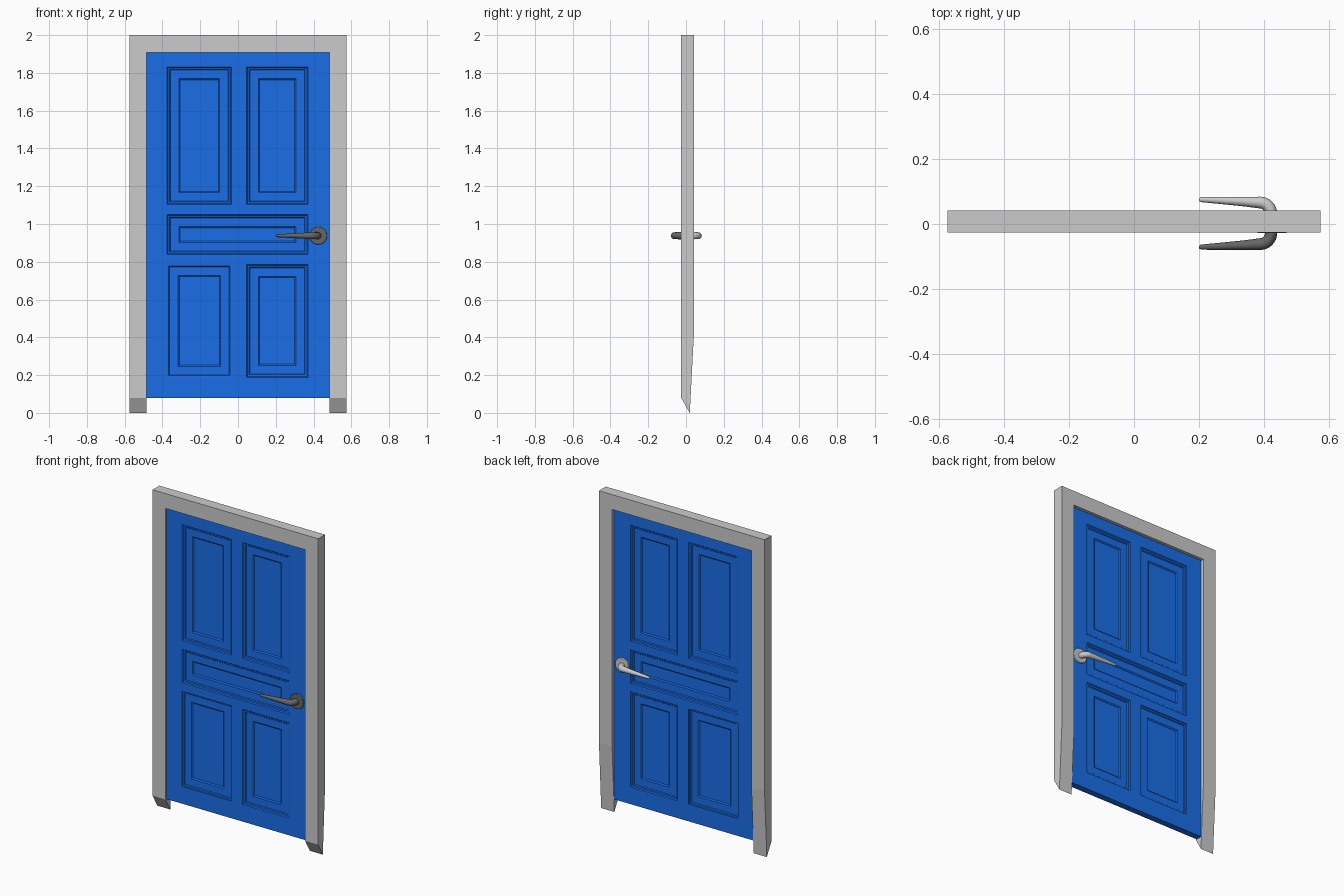
import bpy, bmesh, math

if "Cube" in bpy.data.objects:
    bpy.data.objects.remove(bpy.data.objects["Cube"])

YC = 0.002              # mid plane of the door leaf
HALF = 0.02             # half thickness of the leaf


def material(name, rgb):
    m = bpy.data.materials.new(name)
    m.diffuse_color = (*rgb, 1)
    m.use_nodes = True
    m.node_tree.nodes["Principled BSDF"].inputs["Base Color"].default_value = m.diffuse_color
    return m


def add_object(name, bm, mat=None):
    bmesh.ops.recalc_face_normals(bm, faces=bm.faces[:])
    me = bpy.data.meshes.new(name)
    bm.to_mesh(me)
    bm.free()
    ob = bpy.data.objects.new(name, me)
    bpy.context.collection.objects.link(ob)
    if mat:
        me.materials.append(mat)
    return ob


blue = material("blue_paint", (0.01, 0.155, 0.8))
dark = material("dark_metal", (0.13, 0.13, 0.13))
pale = material("pale_metal", (0.75, 0.75, 0.75))

# Frame: one section swept up the left jamb, over the head and down the right
F, B = -0.026, 0.042
XO, XI = 0.575, 0.484


def jamb(s):
    def station(yf, zf, yb, zb, dz=0):
        return [(s * XO, yf, zf), (s * XO, yb, zb),
                (s * XI, yb, zb - dz), (s * XI, yf, zf - dz)]
    return [station(F, 0.08, 0.02, 0),           # tapered foot
            station(F, 0.42, B, 0.42),           # start of back taper
            station(F, 2, B, 2, 0.093)]          # mitred corner


bm = bmesh.new()
rings = [[bm.verts.new(p) for p in r] for r in jamb(-1) + jamb(1)[::-1]]
for a, b in zip(rings, rings[1:]):
    for i in range(4):
        j = (i + 1) % 4
        bm.faces.new((a[i], a[j], b[j], b[i]))
bm.faces.new(rings[0])
bm.faces.new(rings[-1])
add_object("door_frame", bm)

# Door leaf: front half with sunken panels, mirrored to the back
xs = [-XI, -0.376, -0.034, 0.045, 0.37, XI]
zs = [0.08, 0.188, 0.786, 0.839, 1.05, 1.103, 1.832, 1.907]
bm = bmesh.new()
grid = [[bm.verts.new((x, -HALF, z)) for x in xs] for z in zs]
cell = {}
for r in range(len(zs) - 1):
    for c in range(len(xs) - 1):
        cell[c, r] = bm.faces.new((grid[r][c], grid[r][c + 1],
                                   grid[r + 1][c + 1], grid[r + 1][c]))
rim = [e for e in bm.edges if e.is_boundary]
panels = [[(1, 1)], [(3, 1)], [(1, 3), (2, 3), (3, 3)], [(1, 5)], [(3, 5)]]
for p in panels:
    faces = [cell[k] for k in p]
    # (inset width, sink): two-step moulding, flat border, inner step
    for width, sink in ((0.005, 0.006), (0.009, 0.001), (0.004, 0.005),
                        (0.045, 0), (0.007, 0.006)):
        bmesh.ops.inset_region(bm, faces=faces, thickness=width, depth=0,
                               use_even_offset=True)
        bmesh.ops.translate(bm, vec=(0, sink, 0),
                            verts=list({v for f in faces for v in f.verts}))
ext = bmesh.ops.extrude_edge_only(bm, edges=rim)["geom"]
for v in ext:
    if isinstance(v, bmesh.types.BMVert):
        v.co.y = 0
leaf = add_object("door_leaf", bm, blue)
leaf.location.y = YC
mir = leaf.modifiers.new("back_side", 'MIRROR')
mir.use_axis = (False, True, False)

# Handles: round rosette and tapered lever on each side
HX, HZ, R = 0.422, 0.938, 0.034
path = [(HX, HALF - 0.005, 0.019), (HX, 0.028, 0.019)]
for k in range(9):
    a = math.radians(90 * k / 8)
    path.append((HX - R + R * math.cos(a), 0.03 + R * math.sin(a), 0.019 - 0.001 * k / 8))
path += [(0.34, 0.067, 0.0148), (0.27, 0.0705, 0.0112), (0.212, 0.073, 0.0082),
         (0.205, 0.0732, 0.0072), (0.2015, 0.0733, 0.005), (0.2, 0.0733, 0.001)]

for side, s, mat in (("front", -1, dark), ("back", 1, pale)):
    cu = bpy.data.curves.new(side + "_lever", 'CURVE')
    cu.dimensions = '3D'
    cu.bevel_depth = 1.0
    cu.bevel_resolution = 4
    cu.use_fill_caps = True
    cu.materials.append(mat)
    sp = cu.splines.new('POLY')
    sp.points.add(len(path) - 1)
    for pt, (x, y, rad) in zip(sp.points, path):
        pt.co = (x, YC + s * y, HZ, 1)
        pt.radius = rad
    lever = bpy.data.objects.new(side + "_lever", cu)
    bpy.context.collection.objects.link(lever)

    bpy.ops.mesh.primitive_cylinder_add(
        vertices=32, radius=0.047, depth=0.014,
        location=(HX + 0.003, YC + s * (HALF + 0.002), HZ), rotation=(math.pi / 2, 0, 0))
    rose = bpy.context.object
    rose.name = side + "_rosette"
    rose.data.materials.append(mat)
    bpy.ops.object.shade_smooth_by_angle()
    bev = rose.modifiers.new("soft_edge", 'BEVEL')
    bev.width = 0.003
    bev.segments = 2
